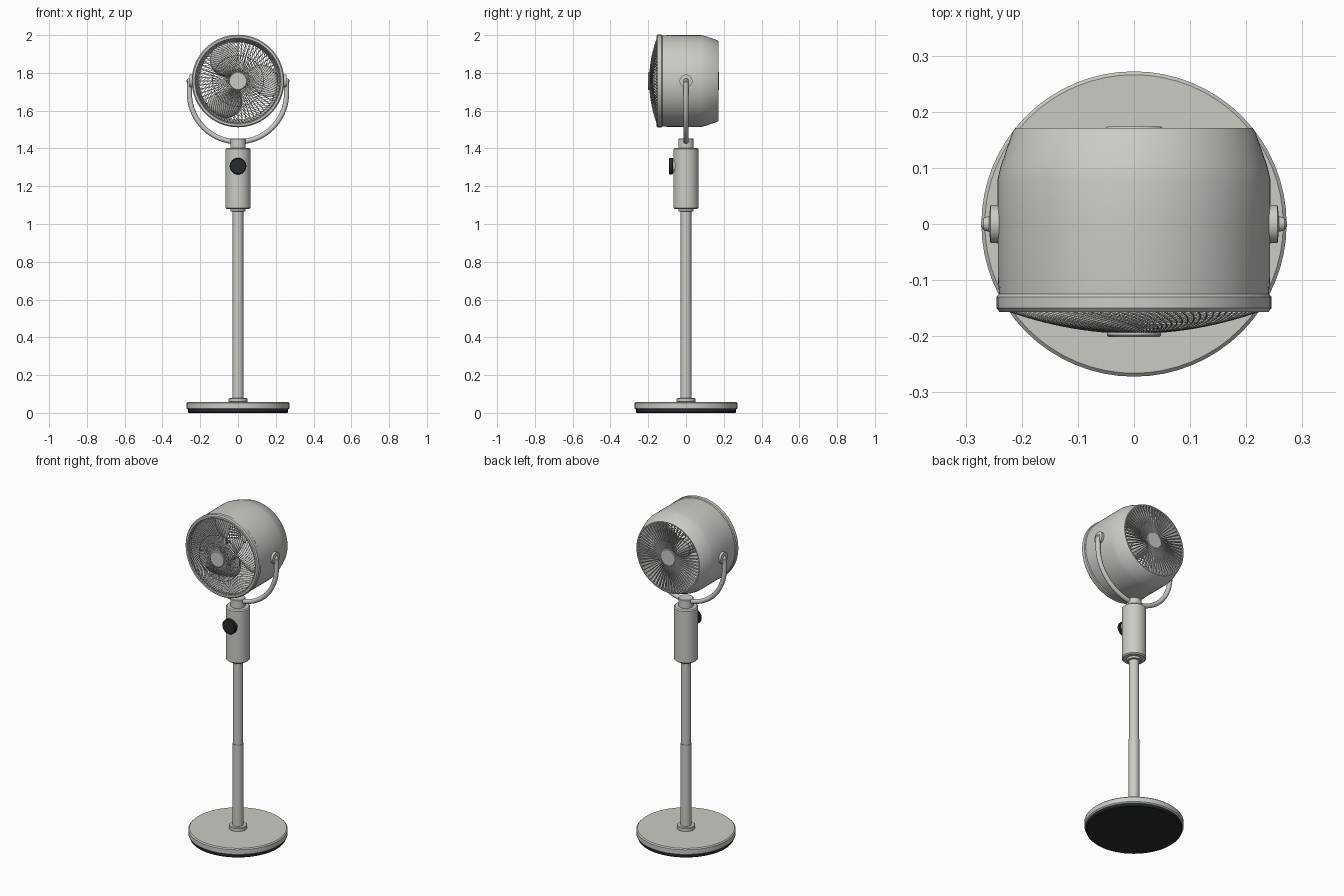
import bpy, bmesh, math
from mathutils import Vector

if "Cube" in bpy.data.objects:
    bpy.data.objects.remove(bpy.data.objects["Cube"])

HEAD_Z = 1.757


def material(name, rgb):
    m = bpy.data.materials.new(name)
    m.diffuse_color = (*rgb, 1)
    m.use_nodes = True
    m.node_tree.nodes["Principled BSDF"].inputs["Base Color"].default_value = m.diffuse_color
    return m


GREY = material("warm light grey", (0.60, 0.60, 0.56))
DARK = material("charcoal", (0.018, 0.024, 0.027))


def finish(name, bm, mat, loc=(0, 0, 0), angle=35):
    bmesh.ops.remove_doubles(bm, verts=bm.verts, dist=1e-5)
    bmesh.ops.recalc_face_normals(bm, faces=bm.faces)
    me = bpy.data.meshes.new(name)
    bm.to_mesh(me)
    bm.free()
    me.materials.append(mat)
    ob = bpy.data.objects.new(name, me)
    bpy.context.collection.objects.link(ob)
    ob.location = loc
    bpy.ops.object.select_all(action='DESELECT')
    ob.select_set(True)
    bpy.context.view_layer.objects.active = ob
    bpy.ops.object.shade_smooth_by_angle(angle=math.radians(angle))
    return ob


def lathe(name, profile, mat, axis='z', loc=(0, 0, 0), n=64, closed=False):
    """Turn (radius, height) points about an axis."""
    bm = bmesh.new()
    rings = []
    for i in range(n):
        c, s = math.cos(math.tau * i / n), math.sin(math.tau * i / n)
        rings.append([bm.verts.new({'z': (r * c, r * s, h), 'y': (r * c, h, r * s),
                                    'x': (h, r * c, r * s)}[axis]) for r, h in profile])
    k = len(profile)
    for i in range(n):
        a, b = rings[i], rings[(i + 1) % n]
        for j in range(k if closed else k - 1):
            j2 = (j + 1) % k
            bm.faces.new((a[j], b[j], b[j2], a[j2]))
    bmesh.ops.dissolve_degenerate(bm, dist=1e-6, edges=bm.edges)
    return finish(name, bm, mat, loc)


def drum(name, r, h0, h1, mat, bevel=0.004, **kw):
    """Solid disc or cylinder with softened rims."""
    b = bevel if h1 > h0 else -bevel
    return lathe(name, [(0, h0), (r - bevel, h0), (r, h0 + b), (r, h1 - b),
                        (r - bevel, h1), (0, h1)], mat, **kw)


def wires(name, paths, radius, mat, loc=(0, 0, 0), res=1, cyclic=False):
    """Round wires along point paths, turned into one mesh."""
    cu = bpy.data.curves.new(name, 'CURVE')
    cu.dimensions = '3D'
    cu.bevel_depth = radius
    cu.bevel_resolution = res
    cu.use_fill_caps = True
    for path in paths:
        sp = cu.splines.new('POLY')
        sp.points.add(len(path) - 1)
        for p, q in zip(sp.points, path):
            p.co = (*q, 1)
        sp.use_cyclic_u = cyclic
    tmp = bpy.data.objects.new(name + " path", cu)
    bpy.context.collection.objects.link(tmp)
    bm = bmesh.new()
    me = tmp.to_mesh()
    bm.from_mesh(me)
    tmp.to_mesh_clear()
    bpy.data.objects.remove(tmp)
    return finish(name, bm, mat, loc, 60)


# Base, pole and control column
drum("base_pad", 0.264, 0.0, 0.022, DARK)
drum("base_plate", 0.272, 0.018, 0.058, GREY, 0.006)
drum("pole_flange", 0.050, 0.055, 0.080, GREY)
drum("lower_pole", 0.030, 0.06, 0.572, GREY, 0.001)
drum("upper_pole", 0.028, 0.57, 1.09, GREY, 0.001)
drum("column_collar", 0.040, 1.066, 1.085, GREY, 0.002)
drum("control_column", 0.067, 1.08, 1.402, GREY, 0.006)
drum("neck", 0.041, 1.40, 1.452, GREY, 0.003)

# Control knob
drum("knob_seat", 0.036, -0.05, -0.075, GREY, 0.002, axis='y', loc=(0, 0, 1.306))
drum("knob", 0.044, -0.068, -0.091, DARK, 0.004, axis='y', loc=(0, 0, 1.306))

# Yoke: half ring with short upright arms
R, CZ = 0.257, 1.692
path = [(-R, 0, HEAD_Z)] + [(-R * math.cos(math.pi * i / 40), 0, CZ - R * math.sin(math.pi * i / 40))
                            for i in range(41)] + [(R, 0, HEAD_Z)]
wires("yoke", [path], 0.0135, GREY, res=3)
for side, label in ((-1, "left"), (1, "right")):
    lathe(label + "_pivot", [(0, 0.235 * side), (0.034, 0.235 * side), (0.034, 0.256 * side),
                             (0.014, 0.258 * side), (0.011, 0.268 * side), (0.004, 0.273 * side),
                             (0, 0.273 * side)], GREY, 'x', (0, 0, HEAD_Z), 32)

# Fan housing: hollow drum tapering to the back, and front rim
head = (0, 0, HEAD_Z)
lathe("housing", [(0.240, -0.13), (0.2425, -0.10), (0.243, 0.0), (0.243, 0.08), (0.238, 0.102),
                  (0.216, 0.165), (0.211, 0.171), (0.205, 0.171), (0.205, 0.165),
                  (0.229, 0.09), (0.231, -0.13)], GREY, 'y', head, 80, True)
lathe("front_rim", [(0.224, -0.152), (0.228, -0.157), (0.239, -0.157), (0.245, -0.150),
                    (0.245, -0.130), (0.241, -0.125), (0.224, -0.125)], GREY, 'y', head, 80, True)


def dome(r):
    return -0.194 + 0.040 * (r / 0.226) ** 2


# Front guard: swirling wires over a shallow dome
swirl = []
for i in range(84):
    a0 = math.tau * i / 84
    pts = []
    for j in range(12):
        t = j / 11
        r = 0.042 + 0.185 * t
        a = a0 + 0.75 * t
        pts.append((r * math.cos(a), dome(r), r * math.sin(a)))
    swirl.append(pts)
wires("front_guard", swirl, 0.0016, GREY, head)
drum("front_badge_disc", 0.048, -0.186, -0.201, GREY, 0.003, axis='y', loc=head, n=48)
for k, r in enumerate((0.135, 0.222)):
    ring = [(r * math.cos(math.tau * i / 64), dome(r) + 0.002, r * math.sin(math.tau * i / 64))
            for i in range(64)]
    wires("guard_ring_%d" % (k + 1), [ring], 0.0018, GREY, head, cyclic=True)

# Rear guard: flat radial ribs and hub
bm = bmesh.new()
for i in range(60):
    a = math.tau * i / 60
    u = Vector((math.cos(a), 0, math.sin(a)))
    w = Vector((-math.sin(a), 0, math.cos(a)))
    box = [bm.verts.new(u * r + w * s * (0.0012 + 0.008 * r) + Vector((0, y, 0)))
           for r in (0.045, 0.209) for s in (-1, 1) for y in (0.160, 0.171)]
    for f in ((0, 1, 3, 2), (4, 6, 7, 5), (0, 4, 5, 1), (2, 3, 7, 6), (1, 5, 7, 3), (0, 2, 6, 4)):
        bm.faces.new([box[q] for q in f])
finish("rear_guard", bm, GREY, head)
drum("rear_hub", 0.050, 0.150, 0.174, GREY, 0.003, axis='y', loc=head, n=48)

# Motor and rotor hub
drum("motor", 0.045, 0.02, 0.155, GREY, 0.006, axis='y', loc=head, n=48)
drum("rotor_hub", 0.048, -0.11, 0.015, GREY, 0.008, axis='y', loc=head, n=48)

# Three broad twisted blades
bm = bmesh.new()
for b in range(3):
    grid = []
    for j in range(9):
        t = j / 8
        r = 0.042 + 0.168 * t
        half = 0.42 + 0.20 * math.sin(math.pi * min(1, t * 0.9)) - 0.22 * t ** 4
        row = []
        for k in range(9):
            s = k / 4 - 1
            a = math.radians(15 + 120 * b) + half * s - 0.35 * t
            y = -0.05 + (0.045 - 0.01 * t) * s + 0.008 * s * s
            row.append(bm.verts.new((r * math.cos(a), y, r * math.sin(a))))
        grid.append(row)
    for j in range(8):
        for k in range(8):
            bm.faces.new((grid[j][k], grid[j + 1][k], grid[j + 1][k + 1], grid[j][k + 1]))
blades = finish("fan_blades", bm, GREY, head)
mod = blades.modifiers.new("thickness", 'SOLIDIFY')
mod.thickness = 0.004
mod.offset = 0
